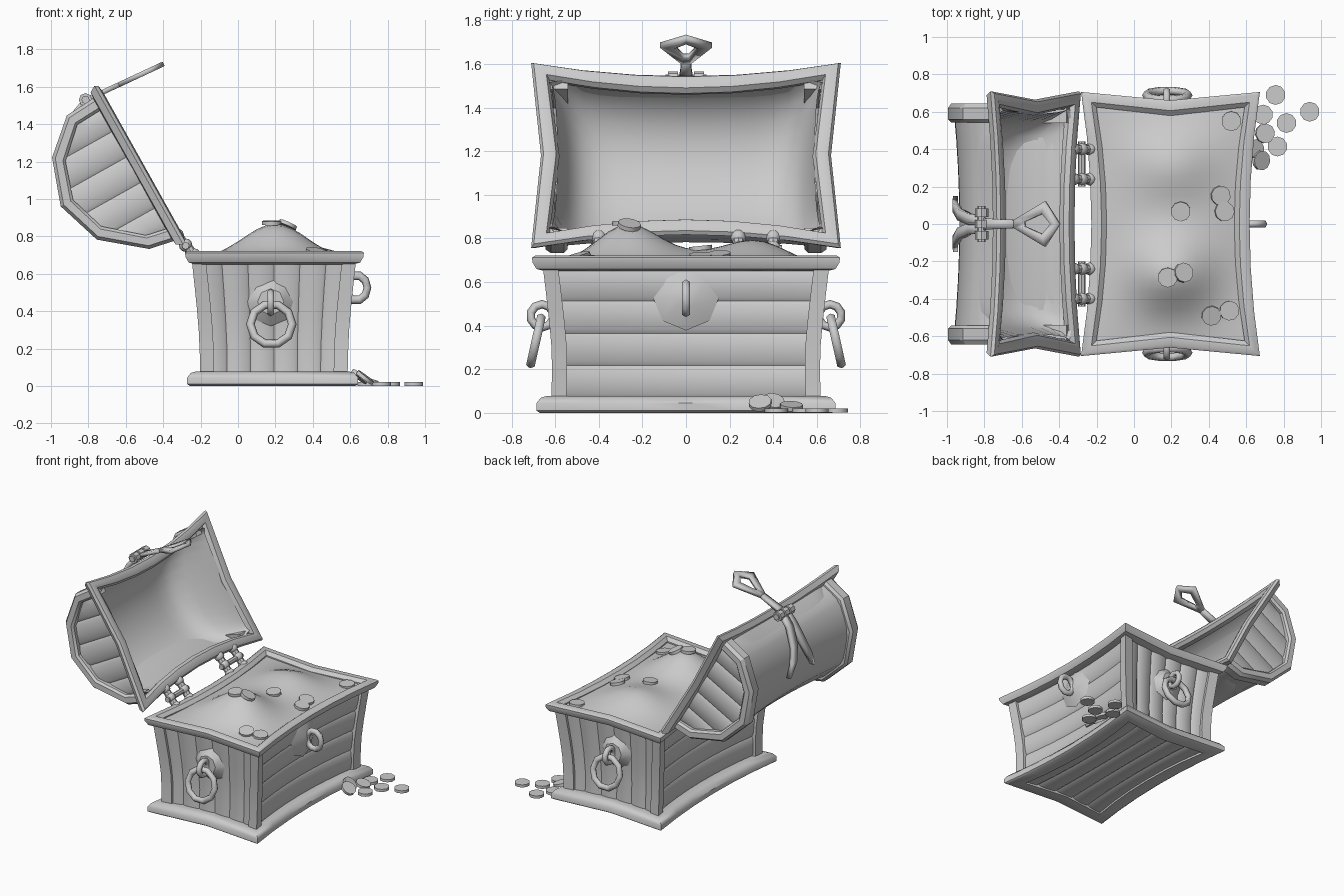
import bpy, bmesh, math
from mathutils import Matrix, Vector

if "Cube" in bpy.data.objects:
    bpy.data.objects.remove(bpy.data.objects["Cube"])

I = Matrix.Identity(4)
# lid space: x = hinge to lip, y = along chest, z = out through the lid top
LID = Matrix(((-.488, 0, -.873, -.26), (0, 1, 0, 0), (.873, 0, -.488, .738), (0, 0, 0, 1)))


def smooth(ob, name, angle=38):
    ob.name = name
    bpy.ops.object.select_all(action='DESELECT')
    ob.select_set(True)
    bpy.context.view_layer.objects.active = ob
    bpy.ops.object.shade_smooth_by_angle(angle=math.radians(angle))
    return ob


def grid(name, us, vs, f, cu=False, cv=False, M=I, thick=0, angle=38):
    """Surface through f(u, v); cu / cv close it in that direction."""
    bm = bmesh.new()
    rows = [[bm.verts.new(M @ Vector(f(u, v))) for v in vs] for u in us]
    nu, nv = len(us), len(vs)
    for i in range(nu if cu else nu - 1):
        for j in range(nv if cv else nv - 1):
            k, l = (i + 1) % nu, (j + 1) % nv
            bm.faces.new((rows[i][j], rows[k][j], rows[k][l], rows[i][l]))
    if cv and not cu:
        bm.faces.new(rows[0])
        bm.faces.new(rows[-1])
    bmesh.ops.recalc_face_normals(bm, faces=bm.faces)
    me = bpy.data.meshes.new(name)
    bm.to_mesh(me)
    bm.free()
    ob = bpy.data.objects.new(name, me)
    bpy.context.collection.objects.link(ob)
    if thick:
        m = ob.modifiers.new("thickness", 'SOLIDIFY')
        m.thickness, m.offset = thick, 0
    return smooth(ob, name, angle)


def span(a, b, n):
    return [a + (b - a) * i / n for i in range(n + 1)]


def planks(a, b, n):
    """(position, depth) samples with a groove between boards."""
    w, out = (b - a) / n, []
    for i in range(n):
        out += [(a + w * (i + k), d) for k, d in ((0, .014), (.12, .004), (.5, 0), (.88, .004))]
    return out + [(b, .014)]


def lerp(x, pts):
    for (a, p), (b, q) in zip(pts, pts[1:]):
        if x <= b:
            return p + (q - p) * max(0, (x - a) / (b - a))
    return pts[-1][1]


def frame(name, cx, hx, hy, bx, by, prof, M=I):
    """Mitred rectangular moulding whose sides bow inwards."""
    L, S = span(-1, 1, 6)[:-1], span(-1, 1, 2)[:-1]
    loop = [(1, t) for t in L] + [(-t, 1) for t in S] + [(-1, -t) for t in L] + [(t, -1) for t in S]
    return grid(name, loop, prof, lambda s, p: (
        cx + s[0] * (hx - p[0] - bx * (1 - s[1] ** 2)),
        s[1] * (hy - p[0] - by * (1 - s[0] ** 2)), p[1]), True, True, M)


def cyl(name, loc, r, depth, rot=(0, 0, 0), r2=None, n=8):
    bpy.ops.mesh.primitive_cone_add(vertices=n, radius1=r, radius2=r if r2 is None else r2,
                                    depth=depth, location=loc, rotation=rot)
    return smooth(bpy.context.object, name)


def ring(name, loc, R, r, rot):
    bpy.ops.mesh.primitive_torus_add(major_segments=10, minor_segments=6, major_radius=R,
                                     minor_radius=r, location=loc, rotation=rot)
    return smooth(bpy.context.object, name, 65)


# --- chest body ---
CX = .192
hx = lambda z: lerp(z, [(0, .393), (.25, .398), (.45, .415), (.7, .442)])
hy = lambda z: lerp(z, [(0, .62), (.25, .612), (.45, .63), (.7, .66)])
frame("top_rim", .195, .478, .706, .055, .045,
      [(.06, .65), (.02, .66), (.002, .69), (0, .712), (.015, .722), (.055, .722), (.082, .70), (.082, .65)])
frame("base_moulding", .185, .457, .685, .05, .04,
      [(.05, .078), (.02, .07), (0, .045), (0, .01), (.015, 0), (.11, 0), (.11, .07)])
for s in (1, -1):
    grid("long_wall", planks(.07, .66, 4), span(-1, 1, 8), lambda p, t: (
        CX + s * (hx(p[0]) - .02 - p[1] - .05 * (1 - t * t)), t * (hy(p[0]) - .02), p[0]))
    grid("end_wall", planks(-1, 1, 6), span(.06, .67, 4), lambda p, z: (
        CX + p[0] * (hx(z) - .02), s * (hy(z) - .02 - p[1] - .035 * (1 - p[0] ** 2)), z))
    for q in (1, -1):
        L = [(0, 0), (.075, .012), (.075, .05), (.05, .05), (.05, .07), (.01, .07)]
        grid("corner_post", span(.05, .67, 5), L, lambda z, p: (
            CX + s * (hx(z) - p[0]), q * (hy(z) - p[1]), z), cv=True)
grid("floor", planks(-1, 1, 5), span(-1, 1, 6), lambda p, t: (
    CX + p[0] * (.39 - .05 * (1 - t * t)), t * .62, .012 + p[1]))


# --- treasure heap ---
def heap(s, t):
    x, y = CX + s * (.42 - .05 * (1 - t * t)), t * (.64 - .03 * (1 - s * s))
    edge = (1 - s ** 4) * (1 - t ** 4)
    g = .15 * math.exp(-((x - .2) / .22) ** 2 - ((y + .28) / .2) ** 2)
    g += .08 * math.exp(-((x - .2) / .22) ** 2 - ((y - .34) / .2) ** 2)
    return Vector((x, y, .69 + .04 * (1 - s * s) * (1 - t * t) + edge * g))


grid("treasure_heap", span(-1, 1, 16), span(-1, 1, 24), heap, angle=60)


def coin(loc, normal):
    rot = Vector(normal).to_track_quat('Z', 'Y').to_euler()
    cyl("coin", loc, .053, .02, rot, n=10)


for x, y in ((.52, .55), (.463, .152), (.484, .067), (.25, .067), (.265, -.26), (.18, -.286),
             (.51, -.463), (.414, -.49)):
    s, t = (x - CX) / .385, y / .625
    p = heap(s, t)
    n = (heap(s + .05, t) - p).cross(heap(s, t + .05) - p)
    coin((x, y, p.z + .008), n)
for x, y in ((.757, .69), (.94, .6), (.815, .54), (.69, .585), (.767, .414)):
    coin((x, y, .011), (0, 0, 1))
coin((.70, .484, .03), (.3, .05, 1))
coin((.68, .34, .045), (.75, -.1, 1))
coin((.65, .4, .05), (.8, .2, 1))

# --- lid ---
frame("lid_rim", .518, .486, .71, .07, .045,
      [(0, .02), (.012, .003), (.04, -.004), (.07, .004), (.085, .03), (.075, .06), (.02, .055)], LID)
ARC = [(.07, .04), (.10, .19), (.28, .41), (.53, .492), (.78, .405), (.938, .226), (.95, .04)]


def arc(i, d):
    """Point at fractional index i of the lid outline, d inside it."""
    k = min(int(i), len(ARC) - 2)
    p = Vector(ARC[k]).lerp(Vector(ARC[k + 1]), i - k)
    c = Vector((.52, p.y * .35))
    return p + (c - p).normalized() * d


def barrel(p, t):
    q = arc(p[0], .022 + p[1] + .03 * (1 - t * t))
    return q.x, t * .6, q.y


grid("lid_barrel", planks(0, 6, 6), span(-1, 1, 8), barrel, M=LID)
roof = [tuple(arc(i, .05)) for i in range(7)]
for s in (1, -1):
    sec = [(.54, .075), (.543, .018), (.56, 0), (.62, 0), (.645, .018), (.645, .06), (.63, .075)]
    grid("lid_end_band", range(7), sec,
         lambda i, p: (arc(i, p[1]).x, s * p[0], arc(i, p[1]).y), cv=True, M=LID, angle=30)
    grid("lid_end_panel", planks(roof[0][0], roof[-1][0], 5), (0, .5, 1), lambda p, k: (
        p[0], s * (.618 - p[1] - .01 * k), .03 + k * (lerp(p[0], roof) - .03)), M=LID)


def dome(a, t):
    w = max(0, math.sin(a)) ** .75
    return (.518 + (.385 + .04 * t * t) * math.cos(a) * (1 - .1 * t ** 8), t * .63 - .04 * w * t ** 9,
            .02 + .365 * w * (1 - t ** 8))


grid("lid_lining", span(0, math.pi, 14), span(-1, 1, 16), dome, M=LID, angle=80)

# --- hinges ---
R90 = math.pi / 2
for y in (.32, -.32):
    cyl("hinge_pin", (-.28, y, .75), .02, .24, (R90, 0, 0))
    for o in (-.08, .08):
        a, b = Vector((-.325, y + o, .805)), Vector((-.235, y + o, .70))
        cyl("hinge_strap", (a + b) / 2, .026, (a - b).length, (a - b).to_track_quat('Z', 'Y').to_euler())
        for p in (a, b, (a + b) / 2):
            bpy.ops.mesh.primitive_uv_sphere_add(segments=8, ring_count=6, radius=.036, location=p)
            smooth(bpy.context.object, "hinge_knob", 60)

# --- latch on the lid: knuckle, forked strap and pierced hasp ---
cyl("latch_pin", (-.815, 0, 1.53), .022, .19, (R90, 0, 0))
for y in (-.06, 0, .06):
    cyl("latch_knuckle", (-.815, y, 1.53), .036, .045, (R90, 0, 0))
for s in (1, -1):
    prong = [(.965, .09, .02, .028), (.925, .19, .025, .03), (.84, .30, .05, .03),
             (.765, .37, .09, .026), (.68, .415, .14, .01)]
    grid("latch_fork", prong, (-1, 1), lambda p, k: (p[0], s * (p[2] + k * p[3]), p[1]),
         M=LID, thick=.028)
HASP = Matrix.Translation((-.81, 0, 1.53)) @ Matrix.Rotation(-math.radians(25), 4, 'Y')
outer = [(.19, .022), (.37, .12), (.455, 0), (.37, -.12), (.19, -.022)]
inner = [(.25, .012), (.355, .055), (.405, 0), (.355, -.055), (.25, -.012)]
grid("hasp_eye", range(5), (outer, inner), lambda i, l: (*l[i], 0), cu=True, M=HASP, thick=.026)
grid("hasp_arm", [(0, .032), (.09, .026), (.195, .022)], (-1, 1),
     lambda p, k: (p[0], k * p[1], 0), M=HASP, thick=.026)

# --- front lock plate and staple ---
cyl("lock_plate", (.565, 0, .53), .152, .045, (0, R90, 0), .05)
ring("lock_staple", (.632, 0, .525), .06, .021, (R90, 0, 0)).scale.y = 1.12

# --- end handles ---
for s in (1, -1):
    cyl("handle_plate", (.175, s * .592, .45), .13, .05, (-s * R90, 0, 0), .07)
    ring("handle_staple", (.175, s * .66, .445), .053, .02, (0, R90, 0))
    ring("handle_ring", (.178, s * .688, .33), .112, .023, (R90 + s * .22, 0, 0))
